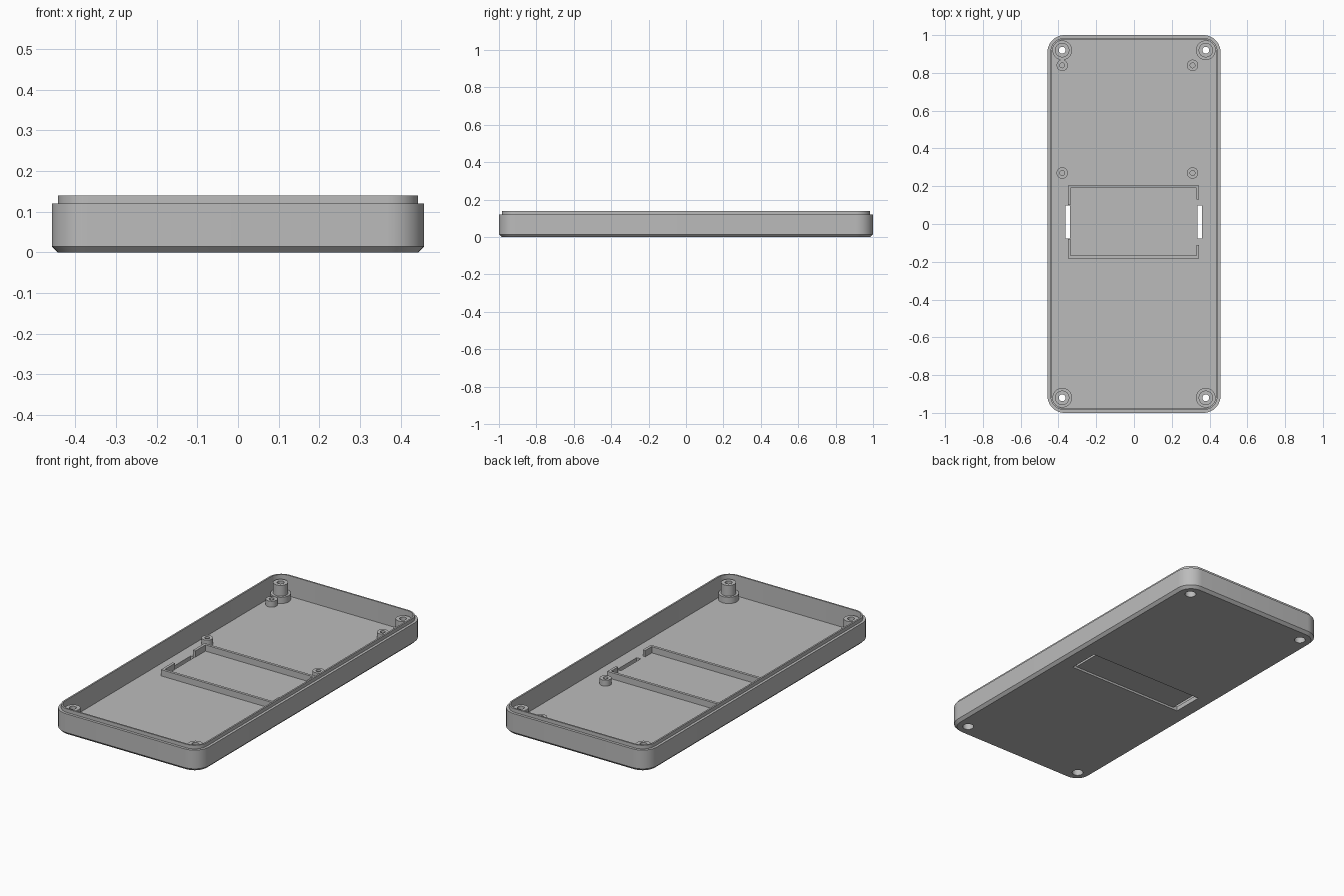
import bpy
import bmesh
from math import cos, sin, pi, radians

if "Cube" in bpy.data.objects:
    bpy.data.objects.remove(bpy.data.objects["Cube"], do_unlink=True)

HALF_X, HALF_Y, CORNER = 0.458, 1.0, 0.09
FLOOR, RIM, LIP = 0.025, 0.12, 0.14

grey = bpy.data.materials.new("case_grey")
grey.use_nodes = True
colour = (0.5, 0.5, 0.5, 1)
grey.diffuse_color = colour
grey.node_tree.nodes["Principled BSDF"].inputs["Base Color"].default_value = colour


def make_object(name, bm):
    bmesh.ops.recalc_face_normals(bm, faces=bm.faces)
    mesh = bpy.data.meshes.new(name)
    bm.to_mesh(mesh)
    bm.free()
    mesh.materials.append(grey)
    obj = bpy.data.objects.new(name, mesh)
    bpy.context.collection.objects.link(obj)
    return obj


def smooth(obj):
    bpy.ops.object.select_all(action="DESELECT")
    obj.select_set(True)
    bpy.context.view_layer.objects.active = obj
    bpy.ops.object.shade_smooth_by_angle(angle=radians(30))


def bridge(bm, lower, upper):
    n = len(lower)
    for i in range(n):
        j = (i + 1) % n
        bm.faces.new((lower[i], lower[j], upper[j], upper[i]))


def rounded_ring(bm, inset, z, steps=10):
    """Rounded rectangle, concentric with the outer wall."""
    r = CORNER - inset
    ring = []
    for k, (sx, sy) in enumerate(((1, 1), (-1, 1), (-1, -1), (1, -1))):
        for s in range(steps + 1):
            a = (k + s / steps) * pi / 2
            ring.append(bm.verts.new((sx * (HALF_X - CORNER) + r * cos(a),
                                      sy * (HALF_Y - CORNER) + r * sin(a), z)))
    return ring


def lathe(name, profile, x, y, segments=32):
    """Revolve a closed (radius, height) profile."""
    bm = bmesh.new()
    rings = []
    for r, z in profile:
        rings.append([bm.verts.new((x + r * cos(2 * pi * i / segments),
                                    y + r * sin(2 * pi * i / segments), z))
                      for i in range(segments)])
    for i, ring in enumerate(rings):
        bridge(bm, ring, rings[(i + 1) % len(rings)])
    obj = make_object(name, bm)
    smooth(obj)
    return obj


def prism(name, outline, depth):
    """Extrude an outline of points along a vector."""
    bm = bmesh.new()
    face = bm.faces.new([bm.verts.new(p) for p in outline])
    new = bmesh.ops.extrude_face_region(bm, geom=[face])["geom"]
    bmesh.ops.translate(bm, vec=depth,
                        verts=[v for v in new if isinstance(v, bmesh.types.BMVert)])
    return make_object(name, bm)


def box(name, x0, x1, y0, y1, z0, z1):
    return prism(name, [(x0, y0, z0), (x1, y0, z0), (x1, y1, z0), (x0, y1, z0)],
                 (0, 0, z1 - z0))


def cut(obj, cutter):
    cutter.hide_render = True
    mod = obj.modifiers.new("cut", "BOOLEAN")
    mod.operation = "DIFFERENCE"
    mod.solver = "EXACT"
    mod.object = cutter
    graph = bpy.context.evaluated_depsgraph_get()
    mesh = bpy.data.meshes.new_from_object(obj.evaluated_get(graph))
    obj.modifiers.clear()
    obj.data = mesh
    bpy.data.objects.remove(cutter, do_unlink=True)


# Tray: chamfered base, outer wall, stepped lip, inner wall and floor
bm = bmesh.new()
section = [(0.015, 0), (0, 0.015), (0, RIM), (0.015, RIM),
           (0.015, LIP), (0.024, LIP), (0.024, FLOOR)]
rings = [rounded_ring(bm, inset, z) for inset, z in section]
for a, b in zip(rings, rings[1:]):
    bridge(bm, a, b)
bm.faces.new(rings[0])
bm.faces.new(rings[-1])
tray = make_object("case_tray", bm)

# Strap recess under the floor with a through slot at each end
x0, x1, w, roof = -0.363, 0.36, 0.025, 0.012
strap = [(x0, -0.05), (x1, -0.05), (x1, 0.05), (x1 - w, 0.05),
         (x1 - w, roof), (x0 + w, roof), (x0 + w, 0.05), (x0, 0.05)]
cut(tray, prism("strap_cutter", [(x, -0.077, z) for x, z in strap], (0, 0.175, 0)))

# Screw holes and stepped screw posts in the corners
BORE = 0.029
post = [(BORE, 0.02), (0.052, 0.02), (0.052, 0.06), (0.038, 0.06), (0.038, RIM),
        (0.018, RIM), (0.018, 0.05), (BORE, 0.05)]
for sx, side in ((-1, "right"), (1, "left")):
    for sy, end in ((-1, "front"), (1, "back")):
        x, y = sx * 0.38, sy * 0.92
        circle = [(x + BORE * cos(i * pi / 16), y + BORE * sin(i * pi / 16), -0.05)
                  for i in range(32)]
        cut(tray, prism("hole_cutter", circle, (0, 0, 0.1)))
        lathe(f"screw_post_{end}_{side}", post, x, y)
smooth(tray)

# Small board standoffs with blind holes
standoff = [(0.03, 0.02), (0.03, 0.058), (0.013, 0.058), (0.013, 0.02)]
for x, side in ((-0.38, "right"), (0.31, "left")):
    for y, end in ((0.27, "middle"), (0.84, "back")):
        lathe(f"standoff_{end}_{side}", standoff, x, y)

# Battery frame: two long walls and four short returns
left, right, front, back, t = -0.35, 0.345, -0.183, 0.205, 0.015
low, top = 0.02, 0.06
box("frame_wall_front", left, right, front, front + t, low, top)
box("frame_wall_back", left, right, back - t, back, low, top)
for x, gap0, gap1, side in ((left, -0.08, 0.1, "right"),
                            (right - t, -0.11, 0.13, "left")):
    box(f"frame_return_front_{side}", x, x + t, front + t, gap0, low, top)
    box(f"frame_return_back_{side}", x, x + t, gap1, back - t, low, top)
